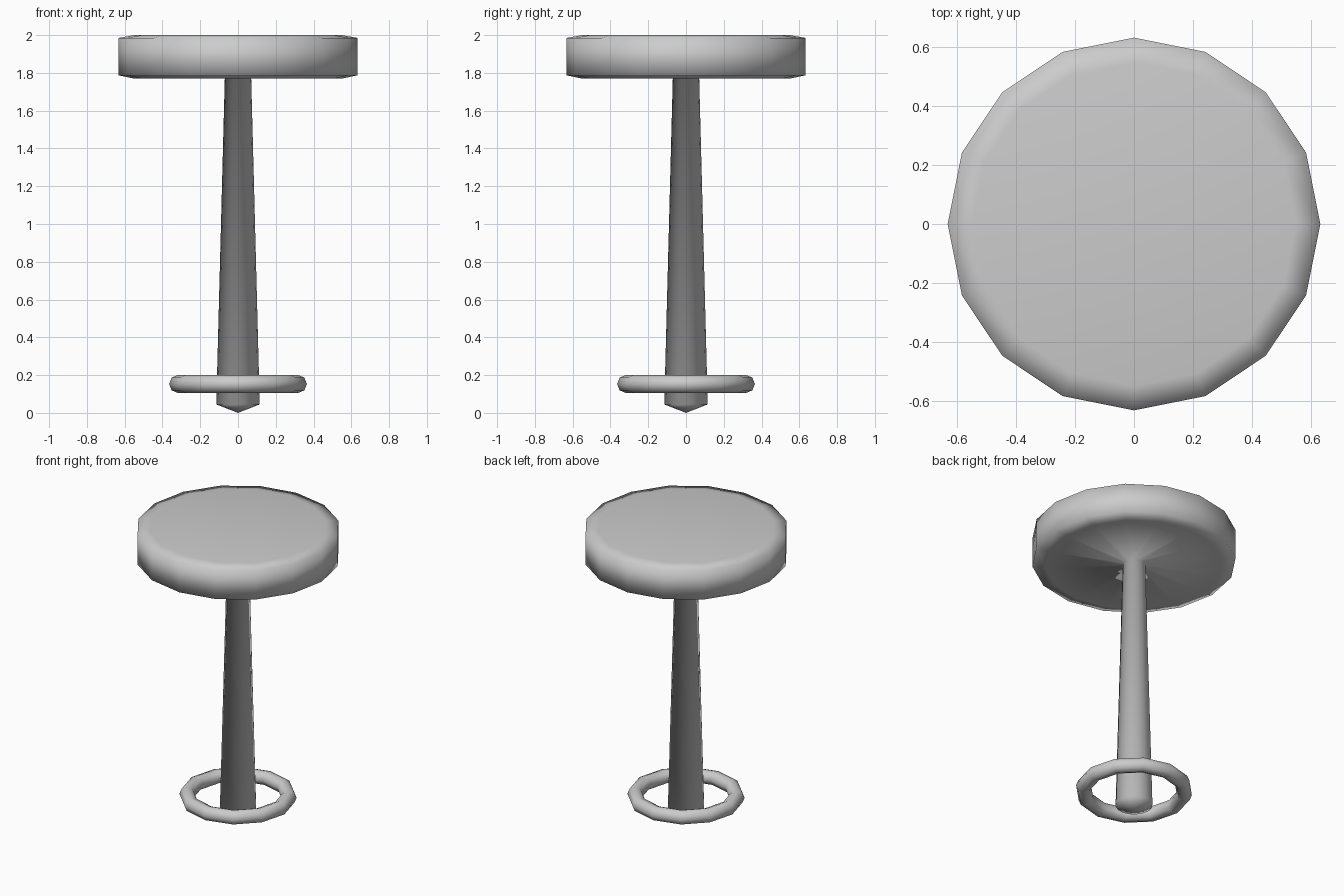
import bpy, bmesh
from math import cos, sin, pi

if "Cube" in bpy.data.objects:
    bpy.data.objects.remove(bpy.data.objects["Cube"])


def lathe(name, profile, sides):
    """Revolve (radius, z) points about z; radius 0 makes a pole."""
    bm = bmesh.new()
    rings = []
    for r, z in profile:
        if r == 0:
            rings.append([bm.verts.new((0, 0, z))] * sides)
        else:
            rings.append([bm.verts.new((r * cos(2 * pi * i / sides),
                                        r * sin(2 * pi * i / sides), z))
                          for i in range(sides)])
    for a, b in zip(rings, rings[1:]):
        for i in range(sides):
            j = (i + 1) % sides
            corners = list(dict.fromkeys((a[i], a[j], b[j], b[i])))
            bm.faces.new(corners)
    bmesh.ops.recalc_face_normals(bm, faces=bm.faces)
    for f in bm.faces:
        f.smooth = True
    mesh = bpy.data.meshes.new(name)
    bm.to_mesh(mesh)
    bm.free()
    obj = bpy.data.objects.new(name, mesh)
    bpy.context.collection.objects.link(obj)
    return obj


# Round seat flowing into the tapered column with a shallow pointed base
lathe("seat_and_column", [
    (0, 0), (0.115, 0.045), (0.07, 1.77),
    (0.55, 1.77), (0.633, 1.787), (0.633, 1.985),
    (0.55, 2.0), (0, 2.0)], 16)

# Foot ring around the lower column
bpy.ops.mesh.primitive_torus_add(major_radius=0.317, minor_radius=0.048,
                                 major_segments=12, minor_segments=8,
                                 location=(0, 0, 0.153))
ring = bpy.context.object
ring.name = "foot_ring"
bpy.ops.object.shade_smooth()
